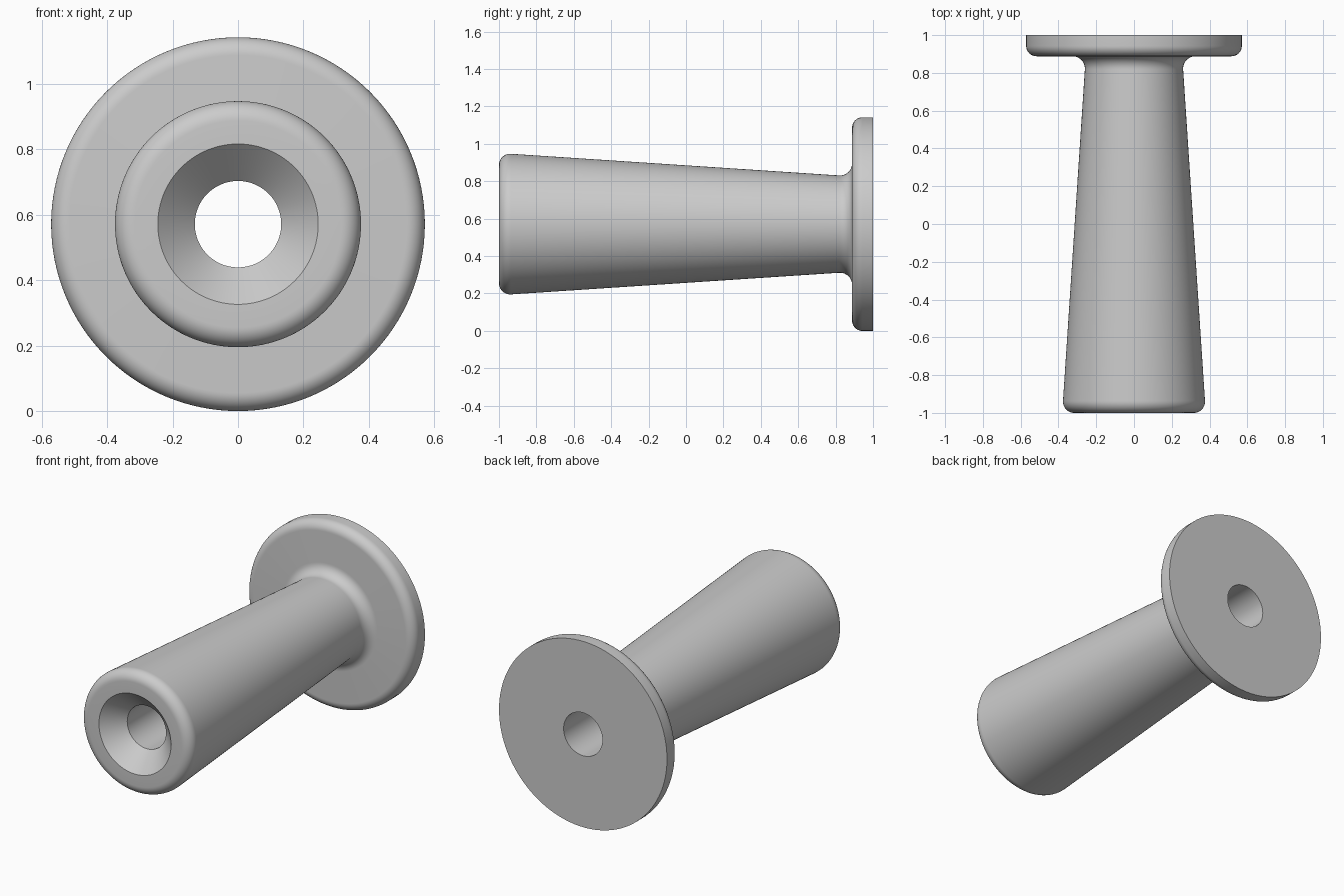
import bpy, bmesh, math

cube = bpy.data.objects.get("Cube")
if cube:
    bpy.data.objects.remove(cube, do_unlink=True)

CENTRE_Z = 0.571
SEGMENTS = 128


def arc(y, r, radius, start, end, steps=10):
    """Points of a rounded corner in the (y, radius) plane, angles in degrees."""
    angles = [math.radians(start + (end - start) * i / steps) for i in range(steps + 1)]
    return [(y + radius * math.cos(a), r + radius * math.sin(a)) for a in angles]


# Grey material
grey = bpy.data.materials.new("plain_grey")
grey.use_nodes = True
colour = (0.6, 0.6, 0.6, 1.0)
grey.diffuse_color = colour
grey.node_tree.nodes["Principled BSDF"].inputs["Base Color"].default_value = colour

# Closed cross-section: countersink, tapered stem, neck fillet, flange, bore
taper = 3.8
profile = [(-0.887, 0.132), (-1.0, 0.245)]
profile += arc(-0.94, 0.316, 0.06, 180, 90 - taper)       # rounded front rim
profile += arc(0.823, 0.325, 0.065, -90 - taper, 0)       # fillet at the flange
profile += arc(0.943, 0.516, 0.055, 180, 90)              # rounded flange edge
profile += [(1.0, 0.571), (1.0, 0.132)]

# Turn the section around the y axis
bm = bmesh.new()
verts = [bm.verts.new((r, y, 0)) for y, r in profile]
edges = [bm.edges.new((v, verts[(i + 1) % len(verts)])) for i, v in enumerate(verts)]
bmesh.ops.spin(bm, geom=verts + edges, cent=(0, 0, 0), axis=(0, 1, 0),
               angle=math.tau, steps=SEGMENTS)
bmesh.ops.remove_doubles(bm, verts=bm.verts[:], dist=0.0001)
bmesh.ops.recalc_face_normals(bm, faces=bm.faces[:])

mesh = bpy.data.meshes.new("flanged_handle")
bm.to_mesh(mesh)
bm.free()
mesh.materials.append(grey)
handle = bpy.data.objects.new("flanged_handle", mesh)
handle.location.z = CENTRE_Z
bpy.context.collection.objects.link(handle)

# Smooth curves with sharp rims
bpy.ops.object.select_all(action='DESELECT')
handle.select_set(True)
bpy.context.view_layer.objects.active = handle
bpy.ops.object.shade_smooth_by_angle(angle=math.radians(30))
